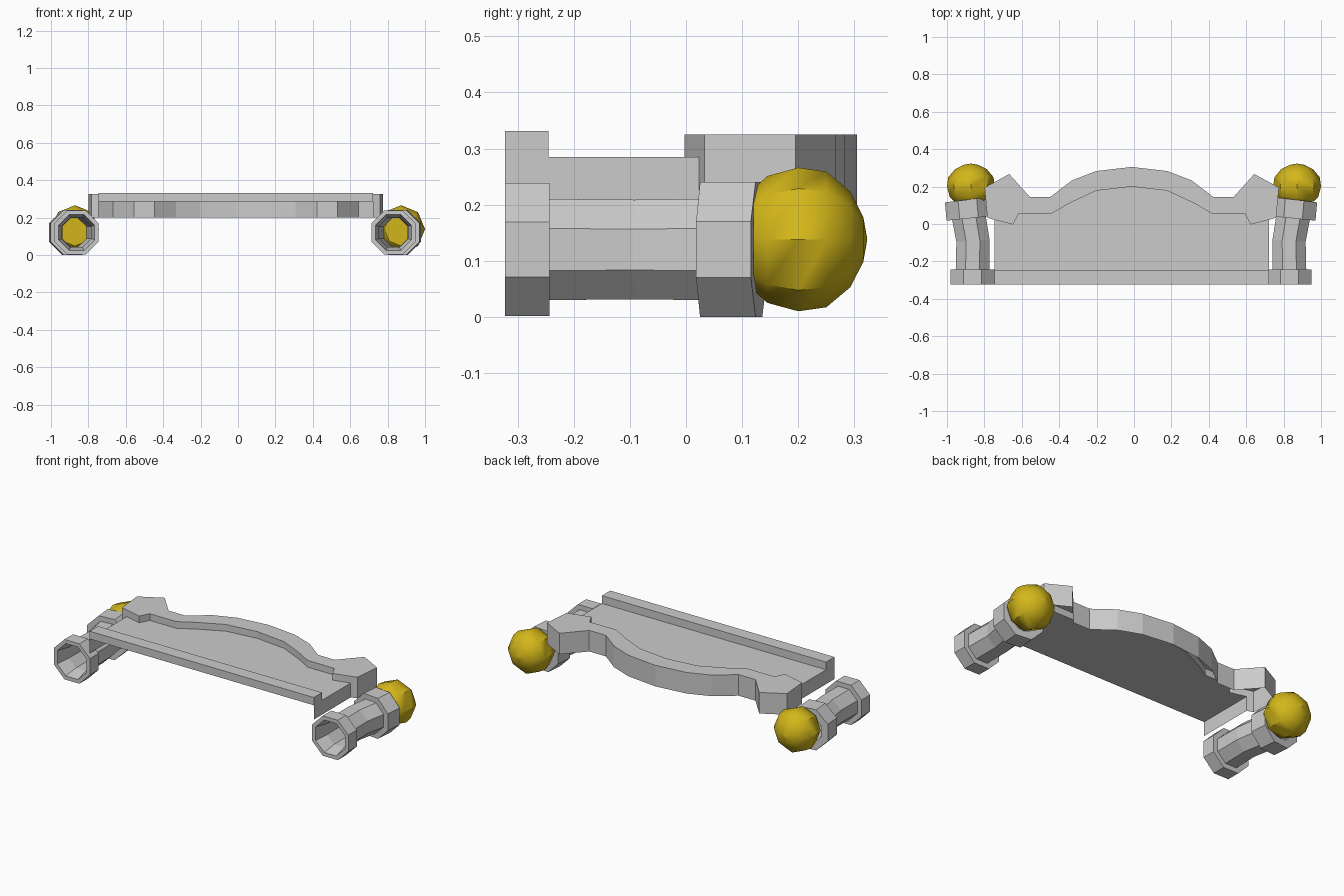
import bpy, bmesh, math

if "Cube" in bpy.data.objects:
    bpy.data.objects.remove(bpy.data.objects["Cube"])

CX = -0.012          # symmetry plane of the deck
TOP, DECK, LOW = 0.325, 0.285, 0.2


def finish(name, bm, x=0.0, mirror=False, mat=None):
    bmesh.ops.remove_doubles(bm, verts=bm.verts, dist=1e-5)
    bmesh.ops.recalc_face_normals(bm, faces=bm.faces)
    me = bpy.data.meshes.new(name)
    bm.to_mesh(me)
    bm.free()
    ob = bpy.data.objects.new(name, me)
    ob.location.x = x
    bpy.context.collection.objects.link(ob)
    if mirror:
        ob.modifiers.new("mirror", "MIRROR")
    if mat:
        me.materials.append(mat)
    return ob


def face(bm, pts):
    return bm.faces.new([bm.verts.new(p) for p in pts])


def walls(bm, path, z0, z1):
    for (ax, ay), (bx, by) in zip(path, path[1:]):
        face(bm, [(ax, ay, z0), (bx, by, z0), (bx, by, z1), (ax, ay, z1)])


def sweep(name, rings, phase, closed, side, mat=None):
    """Octagonal rings along y: (x, y, radius, tilt), mirrored by side."""
    bm = bmesh.new()
    loops = []
    for x, y, r, tilt in rings:
        loop = []
        for k in range(8):
            a = math.tau * (k + phase) / 8
            dx = r * math.cos(a)
            loop.append(bm.verts.new((side * (x + dx), y - tilt * dx,
                                      zc[name.split("_")[0]] + r * math.sin(a))))
        loops.append(loop)
    pairs = list(zip(loops, loops[1:]))
    if closed:
        pairs.append((loops[-1], loops[0]))
    for a, b in pairs:
        for k in range(8):
            j = (k + 1) % 8
            bm.faces.new((a[k], a[j], b[j], b[k]))
    return finish(name, bm, mat=mat)


zc = {"tube": 0.12, "ball": 0.138}

# half outlines of the raised back border
outer = [(0, .305), (.19, .283), (.32, .233), (.435, .145), (.545, .145),
         (.655, .267), (.787, .195), (.772, .033)]
inner = [(0, .2), (.19, .178), (.335, .11), (.43, .055), (.605, .055),
         (.635, -.003), (.735, .023)]

# raised border: top face, outer skirt, small inner step, open underneath
bm = bmesh.new()
for i in range(5):
    face(bm, [(*p, TOP) for p in (outer[i], outer[i+1], inner[i+1], inner[i])])
face(bm, [(*p, TOP) for p in (outer[5], outer[6], outer[7], inner[6], inner[5])])
walls(bm, outer + [inner[6]], LOW, TOP)
walls(bm, inner, DECK, TOP)
finish("back_border", bm, CX, True)

# thin deck with side skirts
bm = bmesh.new()
face(bm, [(*p, DECK) for p in [(0, -.323), (.735, -.323)] + inner[::-1]])
walls(bm, [(.735, -.323), (.735, .023)], LOW, DECK)
finish("deck", bm, CX, True)

# front lip
bm = bmesh.new()
lip = [(0, -.323), (.735, -.323), (.735, -.245), (0, -.245)]
walls(bm, lip, DECK, .331)
face(bm, [(*p, .331) for p in lip])
finish("front_lip", bm, CX, True)

gold = bpy.data.materials.new("gold")
gold.diffuse_color = (0.65, 0.47, 0.01, 1)
gold.use_nodes = True
gold.node_tree.nodes["Principled BSDF"].inputs["Base Color"].default_value = gold.diffuse_color

for side, label, off in ((1, "right", -0.016), (-1, "left", 0.016)):
    # hollow side tube with a collar at each end
    prof = [(.847, -.323, .104, 0), (.847, -.323, .128, 0), (.847, -.243, .128, 0),
            (.847, -.243, .0975, 0), (.845, -.09, .096, .05), (.866, .03, .0975, .1),
            (.866, .03, .13, .1), (.875, .13, .13, .12), (.875, .13, .085, .12),
            (.862, .03, .085, .1), (.845, -.09, .085, .05), (.847, -.24, .085, 0)]
    sweep("tube_" + label, [(x + off, y, r, t) for x, y, r, t in prof],
          0.5, True, side)
    # gold ball at the rear end
    ball = [(.12, .001), (.12, .09), (.145, .113), (.2, .128), (.25, .121),
            (.293, .085), (.316, .04), (.323, .001)]
    ob = sweep("ball_" + label, [(.872, y, r, 0) for y, r in ball],
               0, False, side, gold)
    bpy.ops.object.select_all(action="DESELECT")
    ob.select_set(True)
    bpy.context.view_layer.objects.active = ob
    bpy.ops.object.shade_smooth_by_angle(angle=math.radians(40))
